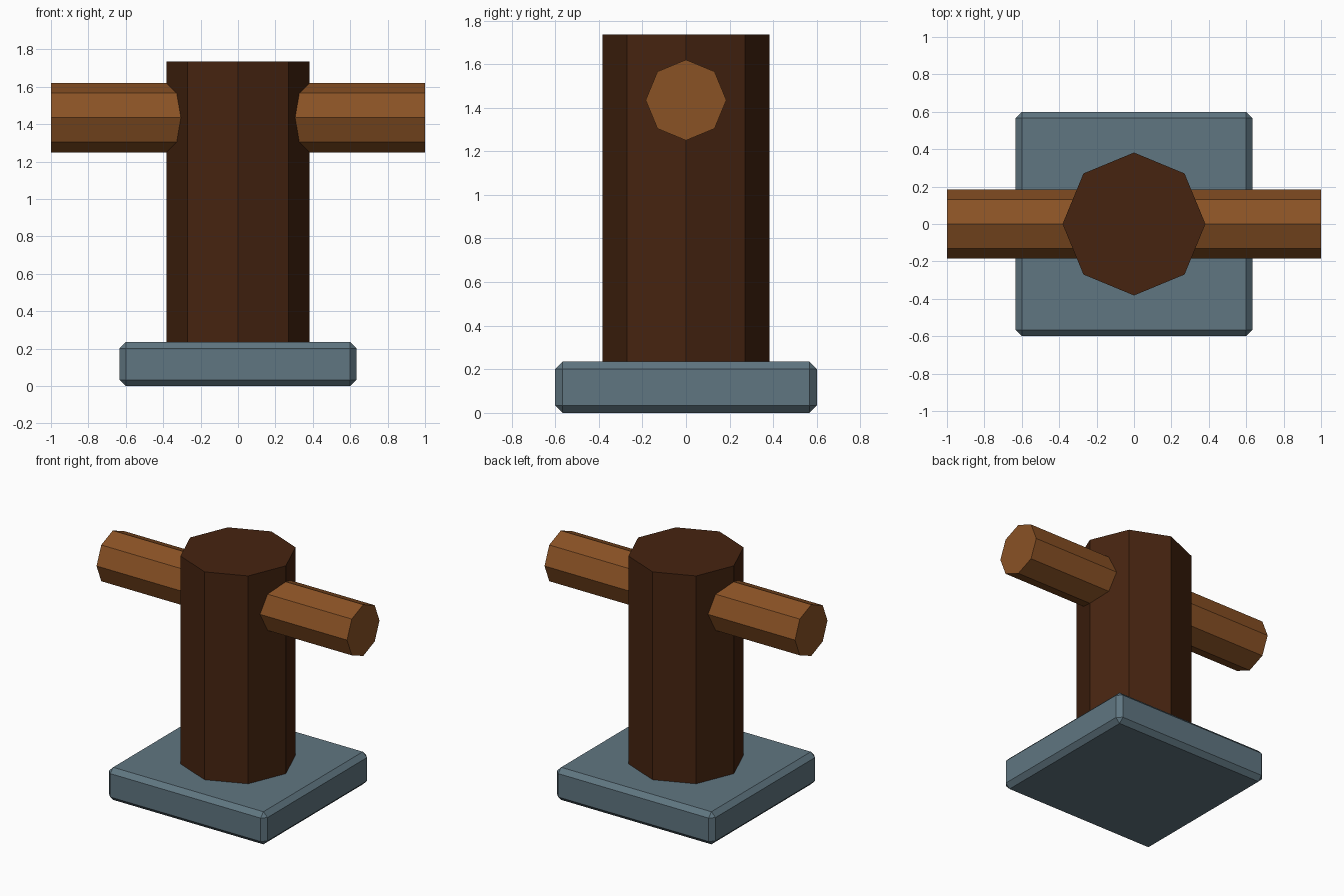
import bpy, bmesh, math
from mathutils import Matrix

if "Cube" in bpy.data.objects:
    bpy.data.objects.remove(bpy.data.objects["Cube"])


def material(name, rgb):
    # sRGB 0-255 to linear
    lin = [((c / 255 + 0.055) / 1.055) ** 2.4 for c in rgb]
    m = bpy.data.materials.new(name)
    m.diffuse_color = (*lin, 1)
    m.use_nodes = True
    m.node_tree.nodes["Principled BSDF"].inputs["Base Color"].default_value = m.diffuse_color
    return m


def finish(name, bm, mat):
    bmesh.ops.recalc_face_normals(bm, faces=bm.faces)
    me = bpy.data.meshes.new(name)
    bm.to_mesh(me)
    bm.free()
    me.materials.append(mat)
    ob = bpy.data.objects.new(name, me)
    bpy.context.collection.objects.link(ob)
    return ob


def octagon_bar(name, radius, length, matrix, mat):
    # eight-sided bar with corners on its cross-section axes
    bm = bmesh.new()
    bmesh.ops.create_cone(bm, cap_ends=True, segments=8, radius1=radius,
                          radius2=radius, depth=length, matrix=matrix)
    return finish(name, bm, mat)


dark_wood = material("dark wood", (70, 36, 16))
light_wood = material("light wood", (138, 82, 37))
stone = material("blue grey stone", (96, 118, 129))

# Chamfered base slab
BASE_H, TOP = 0.235, 1.735
bm = bmesh.new()
bmesh.ops.create_cube(bm, size=1, matrix=Matrix.Translation((0, 0, BASE_H / 2))
                      @ Matrix.Diagonal((1.266, 1.2, BASE_H, 1)))
bmesh.ops.bevel(bm, geom=bm.edges[:], offset=0.033, segments=1,
                affect='EDGES', profile=0.5)
finish("base_slab", bm, stone)

# Upright post
octagon_bar("post", 0.382, TOP - BASE_H,
            Matrix.Translation((0, 0, (TOP + BASE_H) / 2)), dark_wood)

# Crossbar running through the post
octagon_bar("crossbar", 0.185, 2.0,
            Matrix.Translation((0, 0, 1.435)) @ Matrix.Rotation(math.pi / 2, 4, 'Y'),
            light_wood)
